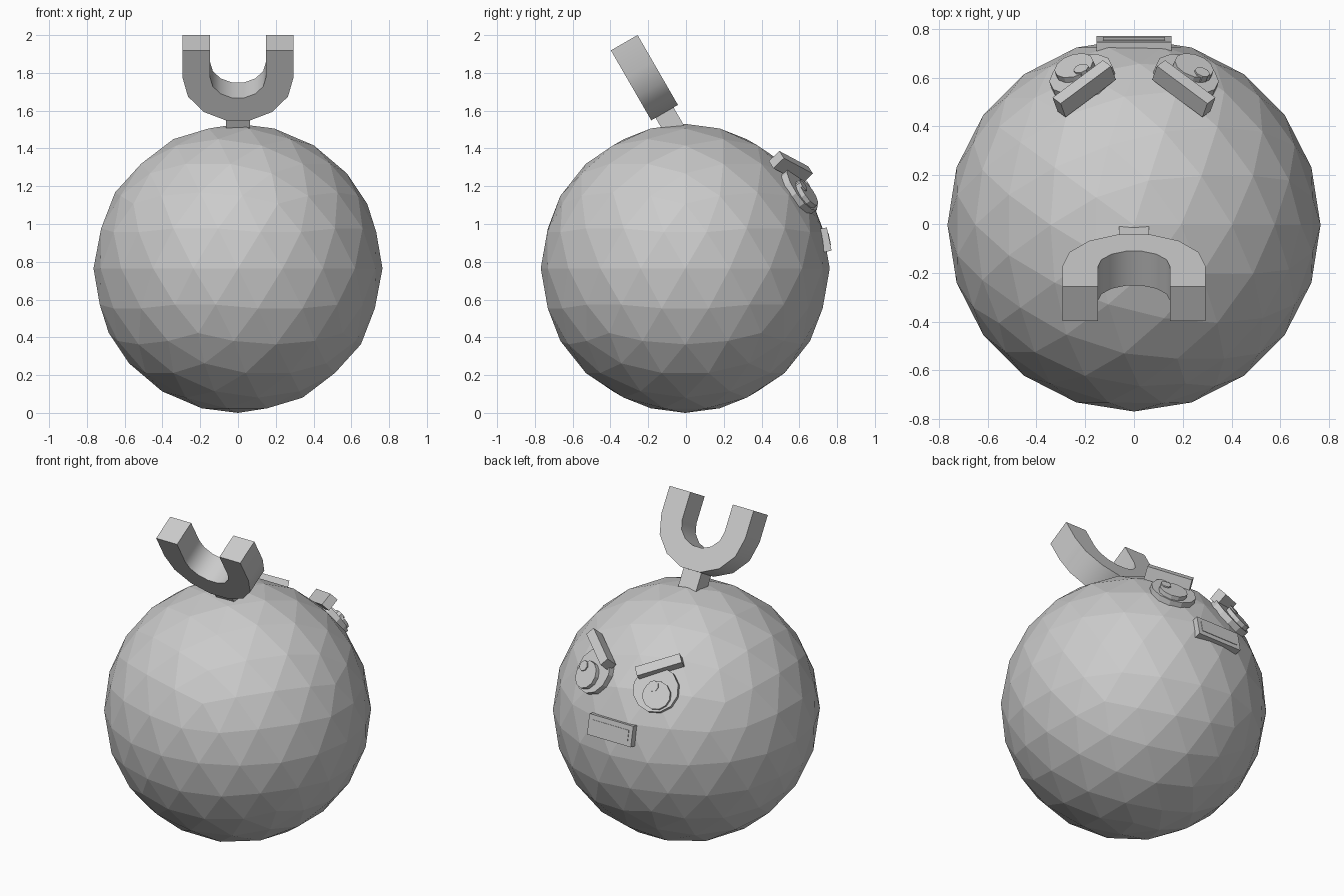
import bpy, bmesh, math
from mathutils import Matrix, Vector

if "Cube" in bpy.data.objects:
    bpy.data.objects.remove(bpy.data.objects["Cube"])

R = 0.765
C = Vector((0, -0.004, R))            # body centre

grey = bpy.data.materials.new("plain_grey")
grey.diffuse_color = (0.6, 0.6, 0.6, 1)
grey.use_nodes = True
grey.node_tree.nodes["Principled BSDF"].inputs["Base Color"].default_value = grey.diffuse_color


def finish(name, bm, matrix=Matrix()):
    bm.transform(matrix)
    bmesh.ops.recalc_face_normals(bm, faces=bm.faces[:])
    me = bpy.data.meshes.new(name)
    bm.to_mesh(me)
    bm.free()
    me.materials.append(grey)
    ob = bpy.data.objects.new(name, me)
    bpy.context.collection.objects.link(ob)
    return ob


def frame(pos, z_axis, x_hint):
    """Local z along z_axis, local x as near x_hint as possible."""
    z = Vector(z_axis).normalized()
    y = z.cross(Vector(x_hint)).normalized()
    x = y.cross(z)
    m = Matrix((x, y, z)).transposed().to_4x4()
    m.translation = pos
    return m


def box(name, size, matrix):
    bm = bmesh.new()
    bmesh.ops.create_cube(bm, size=1)
    bmesh.ops.scale(bm, vec=size, verts=bm.verts)
    return finish(name, bm, matrix)


def disc(name, radius, depth, sides, matrix):
    """Cylinder whose front face sits at the matrix origin."""
    bm = bmesh.new()
    bmesh.ops.create_cone(bm, cap_ends=True, segments=sides, radius1=radius,
                          radius2=radius, depth=depth,
                          matrix=Matrix.Translation((0, 0, -depth / 2)))
    return finish(name, bm, matrix)


# Faceted round body
bm = bmesh.new()
bmesh.ops.create_icosphere(bm, subdivisions=3, radius=R)
finish("body", bm, Matrix.Translation(C))

# U-shaped magnet on top, leaning towards -y
lean = Vector((0, -0.5, 0.866))
base = Vector((0, -0.1135, 1.59))
N, H, MID = 7, 0.427, 0.262


def arc(rx, rh):
    return [(-rx * math.cos(math.pi * i / N), MID - rh * math.sin(math.pi * i / N))
            for i in range(N + 1)]


outer = [(-0.294, H)] + arc(0.294, 0.269) + [(0.294, H)]
inner = [(-0.148, H)] + arc(0.148, 0.128) + [(0.148, H)]
bm = bmesh.new()
vo = [bm.verts.new((x, h, -0.0815)) for x, h in outer]
vi = [bm.verts.new((x, h, -0.0815)) for x, h in inner]
for i in range(len(vo) - 1):
    bm.faces.new((vo[i], vo[i + 1], vi[i + 1], vi[i]))
ext = bmesh.ops.extrude_face_region(bm, geom=bm.faces[:])
bmesh.ops.translate(bm, vec=(0, 0, 0.163),
                    verts=[g for g in ext["geom"] if isinstance(g, bmesh.types.BMVert)])
magnet = finish("magnet", bm, frame(base, Vector((1, 0, 0)).cross(lean), (1, 0, 0)))
bpy.context.view_layer.objects.active = magnet
magnet.select_set(True)
bpy.ops.object.shade_smooth_by_angle(angle=math.radians(30))

# Stem joining magnet and body
box("magnet_stem", (0.125, 0.11, 0.14), frame(base - lean * 0.045, lean, (1, 0, 0)))

# Eyes and angry brows on the +y side
for side, label in ((-1, "left"), (1, "right")):
    n = Vector((side * 0.28, 0.795, 0.538)).normalized()
    m = frame(C + n * 0.78, n, (-1, 0, 0))
    disc(label + "_eye", 0.135, 0.07, 12, m)
    disc(label + "_pupil", 0.083, 0.04, 12,
         m @ Matrix.Translation((-side * 0.022, -0.033, 0.026)))
    disc(label + "_eye_glint", 0.032, 0.03, 8,
         m @ Matrix.Translation((-side * 0.022 - 0.033, 0.012, 0.034)))
    pos = Vector((side * 0.204, 0.555, 1.30))
    box(label + "_brow", (0.27, 0.056, 0.08),
        frame(pos, pos - C, (-side * 0.209, 0.152, -0.085)))

# Mouth block with a thin inner plate
n = Vector((0, 0.98, 0.2)).normalized()
mouth = frame(C + n * 0.755, n, (-1, 0, 0))
box("mouth", (0.306, 0.125, 0.046), mouth)
box("mouth_plate", (0.256, 0.066, 0.008), mouth @ Matrix.Translation((0, 0, 0.022)))
